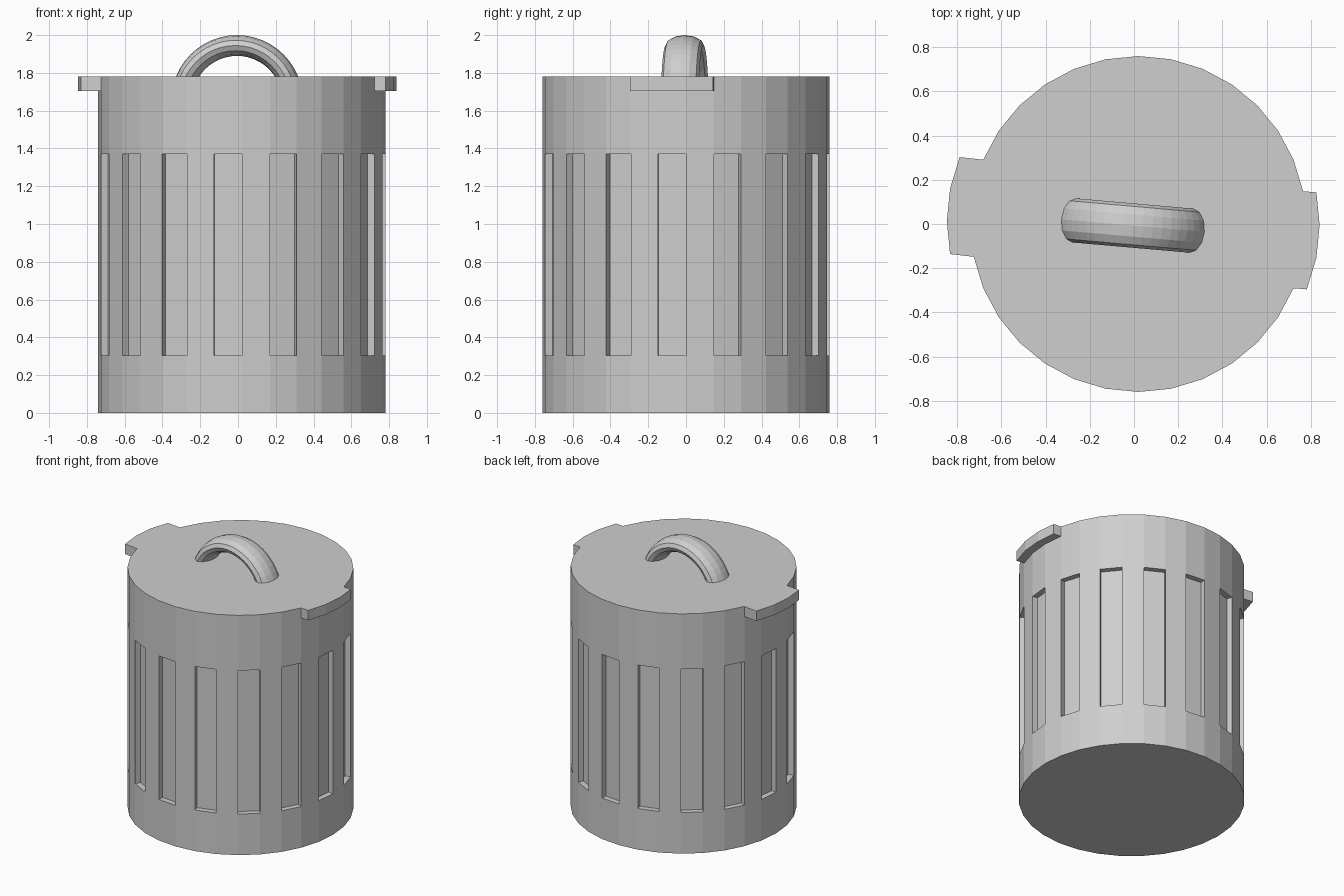
import bpy, bmesh
from math import pi, sin, cos, radians
from mathutils import Vector

default = bpy.data.objects.get("Cube")
if default:
    bpy.data.objects.remove(default, do_unlink=True)

SIDES = 32
RADIUS = 0.76
CENTRE_X = 0.02
LEVELS = [0, 0.305, 1.37, 1.705, 1.78]
SLOT_DEPTH = 0.04

grey = bpy.data.materials.new("light grey metal")
grey.use_nodes = True
colour = (0.62, 0.62, 0.62, 1)
grey.diffuse_color = colour
grey.node_tree.nodes["Principled BSDF"].inputs["Base Color"].default_value = colour


def extrude_region(bm, faces, offset):
    """Push a group of faces outward together."""
    result = bmesh.ops.extrude_face_region(bm, geom=faces)
    moved = [g for g in result["geom"] if isinstance(g, bmesh.types.BMVert)]
    bmesh.ops.translate(bm, verts=moved, vec=Vector(offset))
    leftover = [f for f in faces if f.is_valid]
    if leftover:
        bmesh.ops.delete(bm, geom=leftover, context='FACES')


# Can body: stacked rings closed at both ends
bm = bmesh.new()
rings = []
for z in LEVELS:
    angles = [2 * pi * i / SIDES for i in range(SIDES)]
    rings.append([bm.verts.new((CENTRE_X + RADIUS * cos(a), RADIUS * sin(a), z))
                  for a in angles])
bands = []
for low, high in zip(rings, rings[1:]):
    bands.append([bm.faces.new((low[i], low[(i + 1) % SIDES],
                                high[(i + 1) % SIDES], high[i]))
                  for i in range(SIDES)])
bm.faces.new(rings[0][::-1])
bm.faces.new(rings[-1])
bm.normal_update()

# Recessed panels on every other side
panels = bmesh.ops.extrude_discrete_faces(bm, faces=bands[1][1::2])["faces"]
for face in panels:
    face.normal_update()
    inward = face.normal * -SLOT_DEPTH
    bmesh.ops.translate(bm, verts=face.verts[:], vec=inward)

# Side grips at the rim, the right one longer than the left
rim = bands[3]
extrude_region(bm, [rim[i] for i in (14, 15, 16)], (-0.107, 0.012, 0))
extrude_region(bm, [rim[i] for i in (30, 31, 0)], (0.06, -0.005, 0))
bmesh.ops.recalc_face_normals(bm, faces=bm.faces[:])

mesh = bpy.data.meshes.new("can_body")
bm.to_mesh(mesh)
bm.free()
body = bpy.data.objects.new("can_body", mesh)
bpy.context.collection.objects.link(body)
mesh.materials.append(grey)

# Lid handle: a flattened ring sunk into the lid
bpy.ops.mesh.primitive_torus_add(major_radius=0.295, minor_radius=0.055,
                                 major_segments=48, minor_segments=12,
                                 location=(-0.005, -0.007, 1.65),
                                 rotation=(pi / 2, 0, radians(-5)))
handle = bpy.context.object
handle.name = "lid_handle"
handle.scale.z = 1.82
handle.data.materials.append(grey)
